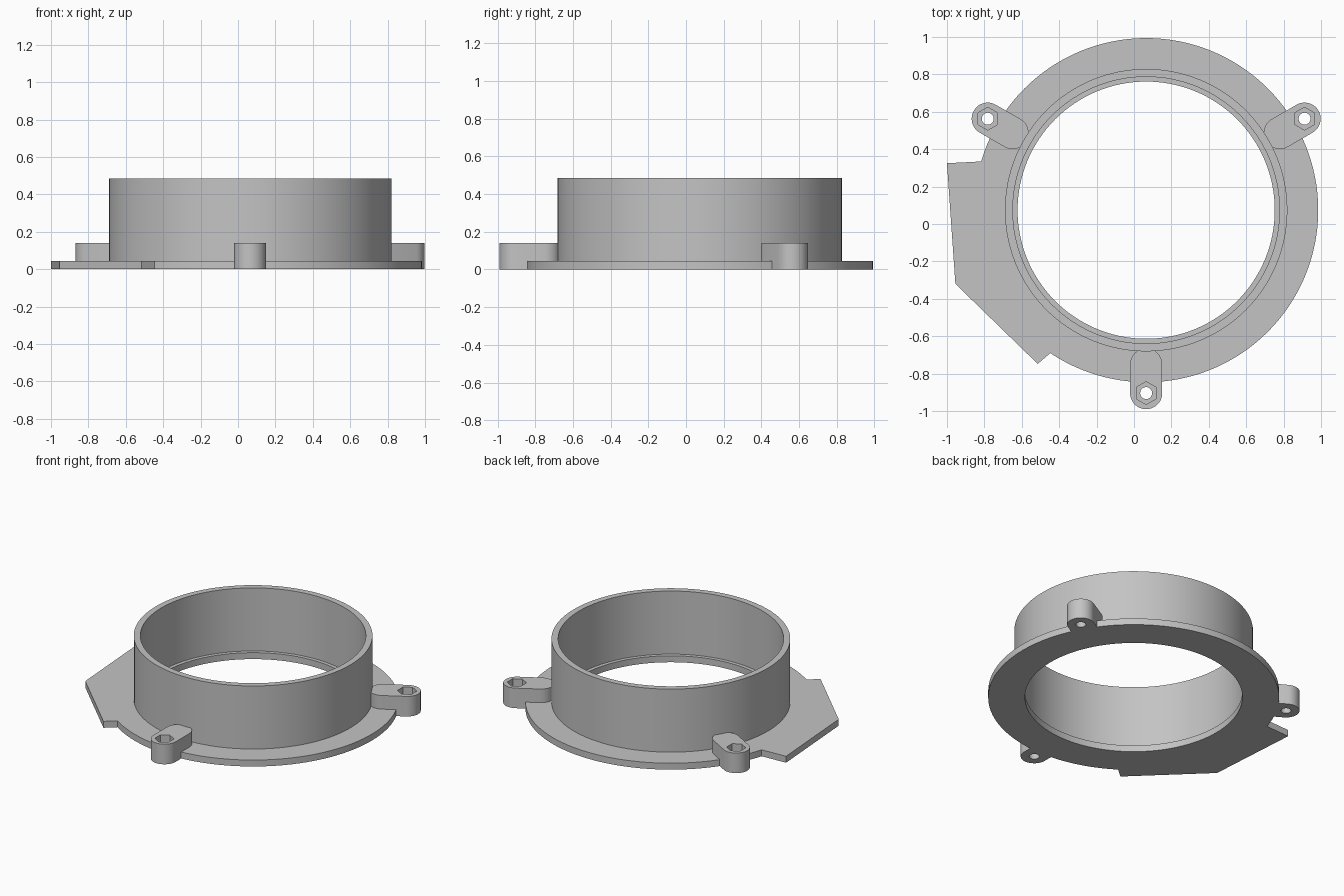
import bpy, bmesh, math
from mathutils import Vector

cube = bpy.data.objects.get("Cube")
if cube:
    bpy.data.objects.remove(cube, do_unlink=True)

CENTRE = Vector((0.065, 0.074, 0))
FLANGE_R, FLANGE_H = 0.92, 0.045
TUBE_R, BORE_R, LIP_R, TUBE_H = 0.755, 0.713, 0.6875, 0.485
BOSS_R, BOSS_H, BOSS_IN, BOSS_OUT = 0.086, 0.14, 0.825, 0.978
SEGMENTS = 128

grey = bpy.data.materials.new("plain grey")
grey.use_nodes = True
grey.diffuse_color = (0.55, 0.55, 0.55, 1)
grey.node_tree.nodes["Principled BSDF"].inputs["Base Color"].default_value = (0.55, 0.55, 0.55, 1)


def finish(bm, name):
    bmesh.ops.recalc_face_normals(bm, faces=bm.faces)
    mesh = bpy.data.meshes.new(name)
    bm.to_mesh(mesh)
    bm.free()
    mesh.materials.append(grey)
    obj = bpy.data.objects.new(name, mesh)
    bpy.context.collection.objects.link(obj)
    return obj


def activate(obj):
    bpy.ops.object.select_all(action='DESELECT')
    obj.select_set(True)
    bpy.context.view_layer.objects.active = obj


def smooth(obj):
    activate(obj)
    bpy.ops.object.shade_smooth_by_angle(angle=math.radians(30))


def prism(name, outline, z0, z1):
    bm = bmesh.new()
    face = bm.faces.new([bm.verts.new((x, y, z0)) for x, y in outline])
    new = bmesh.ops.extrude_face_region(bm, geom=[face])["geom"]
    verts = [v for v in new if isinstance(v, bmesh.types.BMVert)]
    bmesh.ops.translate(bm, verts=verts, vec=(0, 0, z1 - z0))
    return finish(bm, name)


def arc(cx, cy, r, start, end, steps):
    angles = [math.radians(start + (end - start) * i / steps) for i in range(steps + 1)]
    return [(cx + r * math.cos(a), cy + r * math.sin(a)) for a in angles]


def cut(obj, cutter):
    cutter.hide_render = True
    mod = obj.modifiers.new("cut", 'BOOLEAN')
    mod.operation, mod.solver, mod.object = 'DIFFERENCE', 'EXACT', cutter
    activate(obj)
    bpy.ops.object.modifier_apply(modifier=mod.name)
    bpy.data.objects.remove(cutter, do_unlink=True)


# Flange, tube and inner lip as one turned profile
profile = [(LIP_R, 0), (FLANGE_R, 0), (FLANGE_R, FLANGE_H), (TUBE_R, FLANGE_H),
           (TUBE_R, TUBE_H), (BORE_R, TUBE_H), (BORE_R, FLANGE_H), (LIP_R, FLANGE_H)]
bm = bmesh.new()
ring = [bm.verts.new((r, 0, z)) for r, z in profile]
edges = [bm.edges.new((ring[i - 1], ring[i])) for i in range(len(ring))]
bmesh.ops.spin(bm, geom=ring + edges, cent=(0, 0, 0), axis=(0, 0, 1),
               angle=math.tau, steps=SEGMENTS, use_duplicate=False)
bmesh.ops.remove_doubles(bm, verts=bm.verts, dist=1e-4)
collar = finish(bm, "flanged_tube")
collar.location = CENTRE
smooth(collar)

# Angular side plate, its inner edge following the flange rim
rim = arc(CENTRE.x, CENTRE.y, FLANGE_R - 0.003, 163.5, 236.2, 40)
plate = prism("side_plate", rim + [(-0.515, -0.748), (-0.955, -0.32), (-1, 0.325)], 0, FLANGE_H)
smooth(plate)

# Three mounting bosses, each with a screw hole and a hexagonal nut pocket
for name, angle in (("front_boss", -90), ("left_boss", 30), ("right_boss", 150)):
    outline = arc(BOSS_OUT, 0, BOSS_R, -90, 90, 24) + arc(BOSS_IN, 0, BOSS_R, 90, 270, 24)
    boss = prism(name, outline, 0, BOSS_H)
    cut(boss, prism("pocket_cutter", arc(BOSS_OUT, 0, 0.061, 0, 300, 5), BOSS_H - 0.07, BOSS_H + 0.1))
    cut(boss, prism("hole_cutter", arc(BOSS_OUT, 0, 0.032, 0, 348.75, 31), -0.1, BOSS_H + 0.1))
    boss.location = CENTRE
    boss.rotation_euler.z = math.radians(angle)
    smooth(boss)
